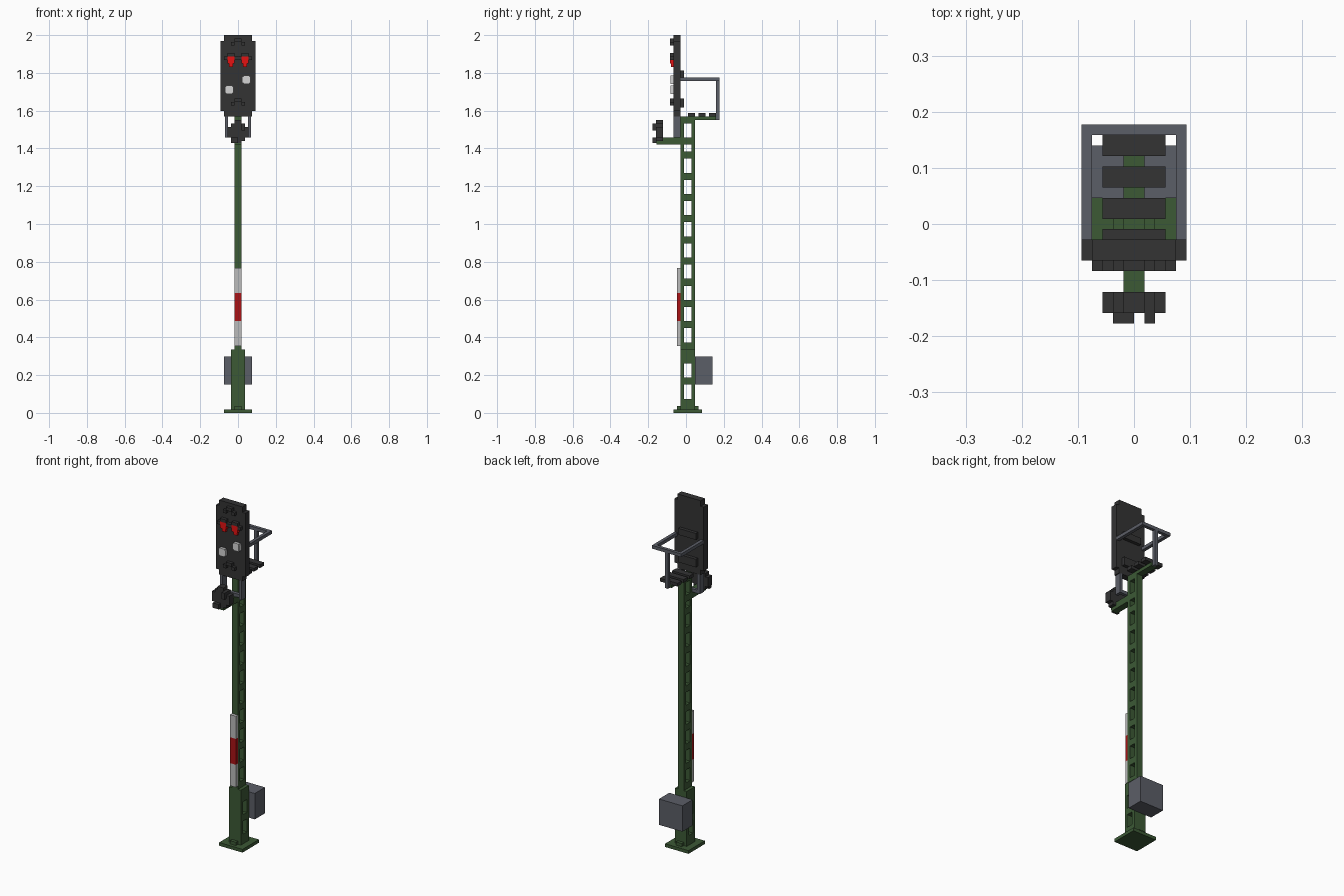
import bpy, bmesh
from mathutils import Matrix, Vector

cube = bpy.data.objects.get("Cube")
if cube:
    bpy.data.objects.remove(cube)

U = 2 / 107  # one block


def material(name, rgb):
    m = bpy.data.materials.new(name)
    m.use_nodes = True
    m.diffuse_color = (*rgb, 1)
    bsdf = next(n for n in m.node_tree.nodes if n.type == 'BSDF_PRINCIPLED')
    bsdf.inputs["Base Color"].default_value = (*rgb, 1)
    return m


GREEN = material("mast green", (0.045, 0.100, 0.036))
DARK = material("charcoal", (0.033, 0.033, 0.034))
GREY = material("steel grey", (0.105, 0.112, 0.135))
WHITE = material("plate white", (0.50, 0.50, 0.50))
RED = material("plate red", (0.40, 0.006, 0.008))
LAMP_RED = material("lamp red", (0.78, 0.006, 0.006))
LAMP_WHITE = material("lamp white", (0.66, 0.66, 0.66))


def blocks(name, mat, boxes):
    """Boxes given in blocks as (x0, x1, y0, y1, z0, z1)."""
    bm = bmesh.new()
    for x0, x1, y0, y1, z0, z1 in boxes:
        centre = Vector((x0 + x1, y0 + y1, z0 + z1)) * U / 2
        size = (U * (x1 - x0), U * (y1 - y0), U * (z1 - z0))
        bmesh.ops.create_cube(bm, size=1, matrix=Matrix.Translation(centre) @ Matrix.Diagonal((*size, 1)))
    mesh = bpy.data.meshes.new(name)
    bm.to_mesh(mesh)
    bm.free()
    mesh.materials.append(mat)
    obj = bpy.data.objects.new(name, mesh)
    bpy.context.collection.objects.link(obj)
    return obj


def both(x0, x1, *rest):
    """A box and its mirror image in x."""
    return [(x0, x1, *rest), (-x1, -x0, *rest)]


def visor(cx, top):
    """Stepped hood over a lamp."""
    return [(cx - 1, cx + 1, -4.5, -3.5, top - 1, top),
            (cx - 2, cx - 1, -4.5, -3.5, top - 2, top - 1),
            (cx + 1, cx + 2, -4.5, -3.5, top - 2, top - 1)]


# Foot and sleeve
blocks("base_plate", GREEN, [(-4, 4, -3.5, 4.5, 0, 1), (-1, 1, -2.5, 3.5, 1, 2)])
blocks("mast_sleeve", GREEN,
       [(-2, 2, -1.5, -0.5, 1, 18), (-2, 2, 1.5, 2.5, 1, 18)]
       + [(-2, 2, -0.5, 1.5, a, b) for a, b in ((1, 4), (8, 10), (14, 18))])

# Ladder-like mast
blocks("mast_legs", GREEN, [(-1, 1, -1.5, -0.5, 18, 84), (-1, 1, 1.5, 2.5, 18, 84)])
blocks("mast_rungs", GREEN,
       [(-1, 1, -0.5, 1.5, z, z + 2) for z in list(range(18, 73, 6)) + [76, 82]])

# Striped plate and equipment box
blocks("stripe_white", WHITE, [(-1, 1, -2.5, -1.5, 19, 26), (-1, 1, -2.5, -1.5, 34, 41)])
blocks("stripe_red", RED, [(-1, 1, -2.5, -1.5, 26, 34)])
blocks("equipment_box", GREY, [(-4, 4, 2.5, 7.5, 8, 16)])

# Service platform with railing
blocks("platform_beam", GREEN, [(-1, 1, 2.5, 8.5, 83, 84)])
blocks("platform_planks", DARK, [(-3, 3, y, y + 2, 84, 85) for y in (0.5, 3.5, 6.5)])
blocks("railing", GREY,
       both(4, 5, -1.5, 8.5, 94, 95)
       + [(-5, 5, 8.5, 9.5, 94, 95), (-0.5, 0.5, 8.5, 9.5, 83, 94)])

# Signal head
blocks("signal_board", DARK,
       [(-4, 4, -3.5, -1.5, 84, 107)] + both(4, 5, -3.5, -1.5, 85.5, 105.3))
blocks("board_brackets", DARK,
       [(-3, 3, -1.5, -0.5, 95, 97), (-3, 3, -1.5, -0.5, 86.5, 89)])
blocks("lamp_visors", DARK,
       visor(0, 106) + visor(-2, 102) + visor(2, 102) + visor(0, 89))
blocks("red_lamps", LAMP_RED,
       both(1, 3, -4.5, -3.5, 99, 101) + both(1.4, 2.6, -4.2, -3.5, 98, 99))
white_lamps = []
for cx, cz in ((-2.5, 91.5), (2.4, 94.4)):
    white_lamps += [(cx - 1.2, cx + 1.2, -4.3, -3.5, cz - 0.9, cz + 0.9),
                    (cx - 0.9, cx + 0.9, -4.35, -3.5, cz - 1.2, cz + 1.2)]
blocks("white_lamps", LAMP_WHITE, white_lamps)

# Hanger under the head
blocks("hanger", GREY,
       both(2.8, 3.7, -3.5, -1.5, 78, 84) + [(-3.7, 3.7, -2.5, -1.5, 78, 79)])

# Small forward lamp on its arm
blocks("lower_lamp_arm", GREEN, [(-1, 1, -8.4, -1.5, 76, 78)])
blocks("lower_lamp", DARK,
       [(-3, 3, -8.5, -6.5, 78, 81), (-2, 2, -8.5, -6.5, 77, 82),
        (-1, 1, -8.5, -6.5, 76.5, 83),
        (-2, 0, -9.5, -8.5, 76.5, 78), (1, 2, -9.5, -8.5, 80, 82)])
